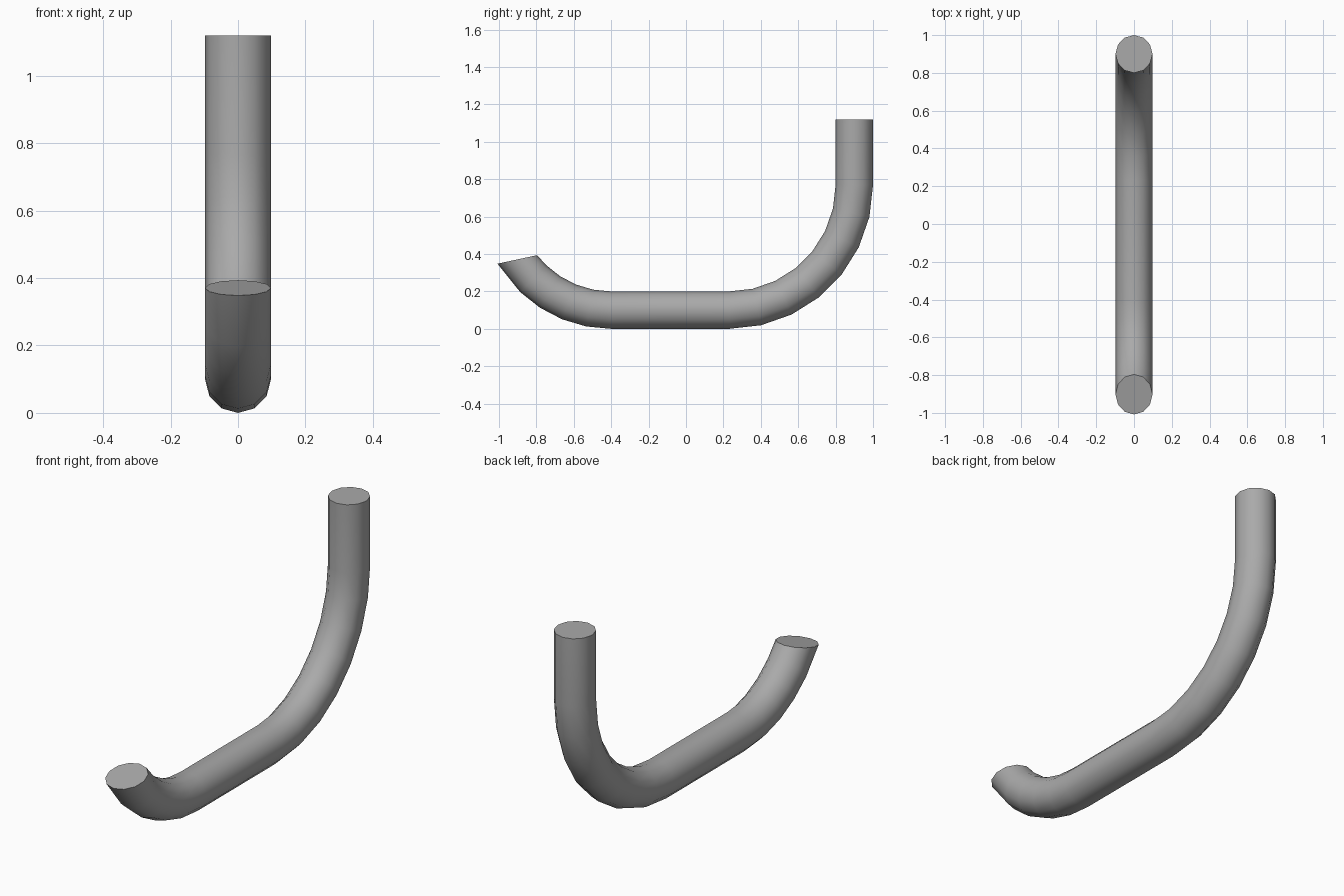
import bpy, bmesh
from math import sin, cos, pi, radians
from mathutils import Vector

if "Cube" in bpy.data.objects:
    bpy.data.objects.remove(bpy.data.objects["Cube"])

SIDES = 12
RX, RN = 0.098, 0.1        # half width, half height of the tube


def arc(cy, cz, r, a0, a1, n):
    """Path points (y, z, angle); angle 0 points straight down, positive to +y."""
    for i in range(n + 1):
        a = radians(a0 + (a1 - a0) * i / n)
        yield cy + r * sin(a), cz - r * cos(a), a


# Centre line: short bend, flat run, quarter bend, upright end
path = list(arc(-0.40, 0.70, 0.60, -55, 0, 5))
path += list(arc(0.23, 0.77, 0.67, 0, 90, 7))
path.append((0.90, 1.12, pi / 2))

bm = bmesh.new()
rings = []
for y, z, a in path:
    out = Vector((0, sin(a), -cos(a)))
    rings.append([Vector((RX * sin(t), y, z)) + out * RN * cos(t)
                  for t in (2 * pi * k / SIDES for k in range(SIDES))])

# Slide the first ring along the tube onto its slanted cut
p0, n = Vector((0, -1.0, 0.35)), Vector((0, -0.045, 0.21))
a = path[0][2]
along = Vector((0, cos(a), sin(a)))
rings[0] = [p + along * ((p0 - p).dot(n) / along.dot(n)) for p in rings[0]]

# Skin the rings and cap both ends
rings = [[bm.verts.new(p) for p in ring] for ring in rings]
for r0, r1 in zip(rings, rings[1:]):
    for k in range(SIDES):
        j = (k + 1) % SIDES
        bm.faces.new((r0[k], r0[j], r1[j], r1[k]))
bm.faces.new(rings[0])
bm.faces.new(rings[-1])
bmesh.ops.recalc_face_normals(bm, faces=bm.faces)

mesh = bpy.data.meshes.new("bent_pipe")
bm.to_mesh(mesh)
bm.free()
pipe = bpy.data.objects.new("bent_pipe", mesh)
bpy.context.collection.objects.link(pipe)

# Dark grey colour
grey = bpy.data.materials.new("dark_grey")
grey.diffuse_color = (0.4, 0.4, 0.4, 1)
grey.use_nodes = True
grey.node_tree.nodes["Principled BSDF"].inputs["Base Color"].default_value = grey.diffuse_color
mesh.materials.append(grey)

# Smooth tube, sharp cut ends
bpy.context.view_layer.objects.active = pipe
pipe.select_set(True)
bpy.ops.object.shade_smooth_by_angle(angle=radians(35))
